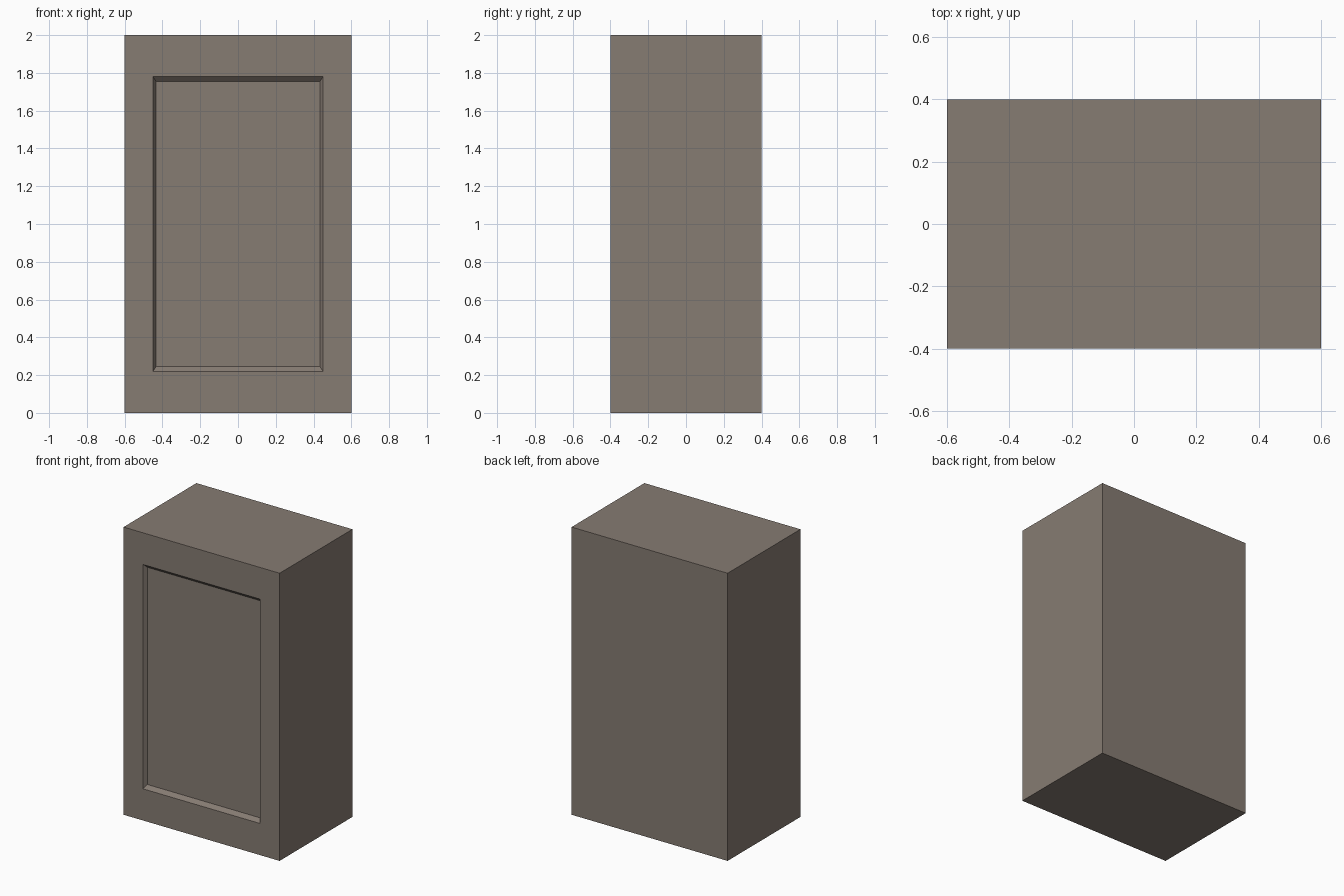
import bpy, bmesh
from mathutils import Vector

if "Cube" in bpy.data.objects:
    bpy.data.objects.remove(bpy.data.objects["Cube"])

W, D, H = 1.2, 0.8, 2.0

bm = bmesh.new()

# Main block
bmesh.ops.create_cube(bm, size=1.0)
for v in bm.verts:
    v.co = Vector((v.co.x * W, v.co.y * D, (v.co.z + 0.5) * H))


def shape(face, half_x, half_z, y):
    """Fit a rectangular front face to given half sizes and depth."""
    for v in face.verts:
        v.co = Vector((half_x if v.co.x > 0 else -half_x, y,
                       H / 2 + (half_z if v.co.z > H / 2 else -half_z)))


# Front frame, then sloped sides leading to the sunken panel
bm.normal_update()
front = min(bm.faces, key=lambda f: f.normal.y)
bmesh.ops.inset_region(bm, faces=[front], thickness=0.15)
shape(front, 0.45, 0.78, -D / 2)
bmesh.ops.inset_region(bm, faces=[front], thickness=0.015)
shape(front, 0.434, 0.755, -D / 2 + 0.025)

bmesh.ops.recalc_face_normals(bm, faces=bm.faces)
mesh = bpy.data.meshes.new("panelled_block")
bm.to_mesh(mesh)
bm.free()
block = bpy.data.objects.new("panelled_block", mesh)
bpy.context.collection.objects.link(block)

# Warm grey-brown surface
mat = bpy.data.materials.new("warm_grey")
mat.diffuse_color = (0.24, 0.20, 0.17, 1.0)
mat.use_nodes = True
mat.node_tree.nodes["Principled BSDF"].inputs["Base Color"].default_value = mat.diffuse_color
mesh.materials.append(mat)
